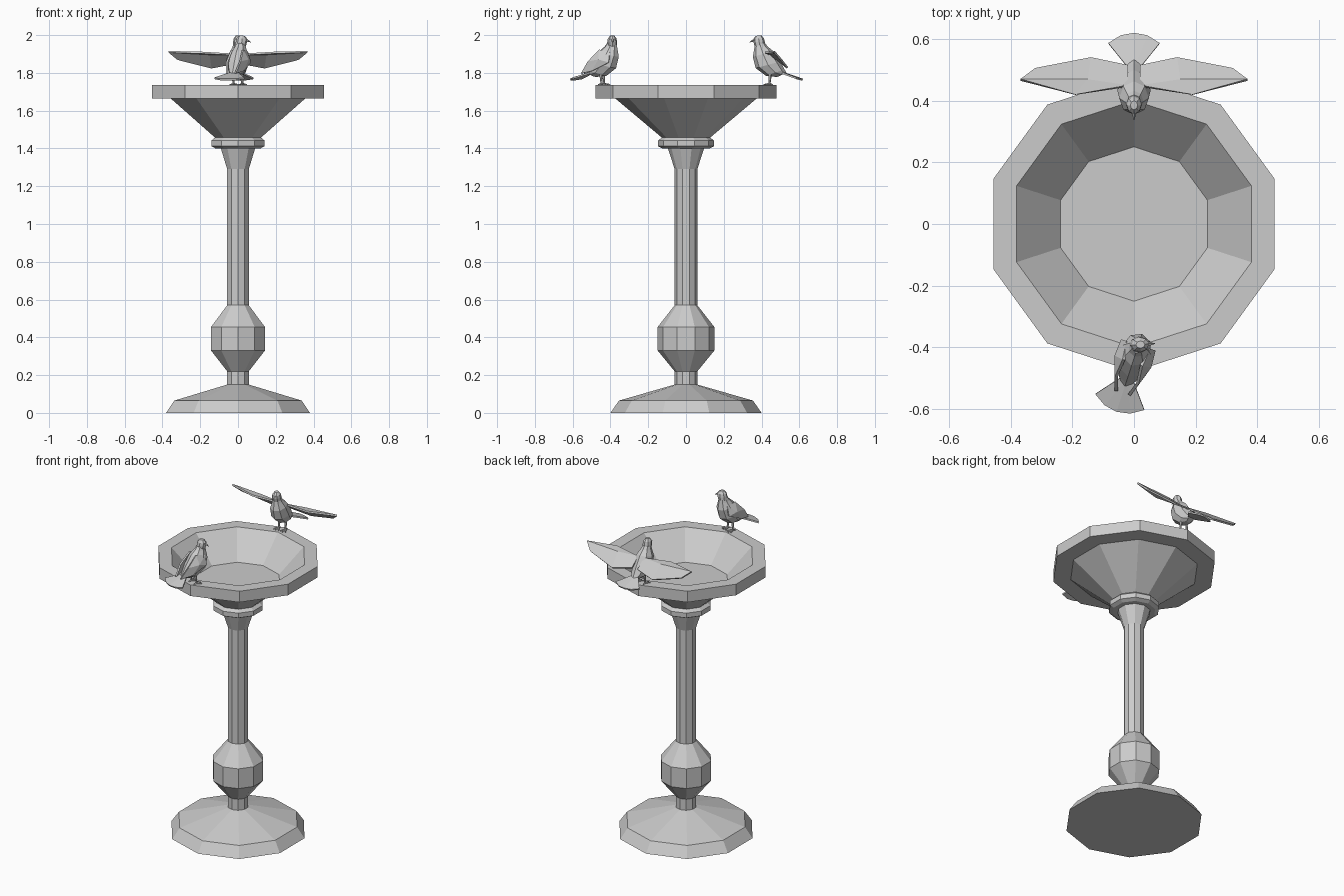
import bpy, bmesh
from math import pi, sin, cos, radians
from mathutils import Matrix, Vector

if "Cube" in bpy.data.objects:
    bpy.data.objects.remove(bpy.data.objects["Cube"])


def make(name, verts, faces, mat=Matrix(), thick=0):
    me = bpy.data.meshes.new(name)
    me.from_pydata([tuple(v) for v in verts], [], faces)
    bm = bmesh.new()
    bm.from_mesh(me)
    bmesh.ops.recalc_face_normals(bm, faces=bm.faces)
    bm.to_mesh(me)
    bm.free()
    ob = bpy.data.objects.new(name, me)
    bpy.context.collection.objects.link(ob)
    ob.matrix_world = mat
    if thick:
        m = ob.modifiers.new("thickness", 'SOLIDIFY')
        m.thickness, m.offset = thick, 0
    return ob


def loft(name, rings, mat=Matrix()):
    """Skin a list of equal-length rings and cap both ends."""
    n = len(rings[0])
    verts = [v for r in rings for v in r]
    faces = [(i * n + j, i * n + (j + 1) % n, (i + 1) * n + (j + 1) % n, (i + 1) * n + j)
             for i in range(len(rings) - 1) for j in range(n)]
    faces += [tuple(range(n))[::-1], tuple(range(len(verts) - n, len(verts)))]
    return make(name, verts, faces, mat)


def lathe(name, profile, n=10):
    return loft(name, [[(r * cos(pi / 2 + 2 * pi * k / n), r * sin(pi / 2 + 2 * pi * k / n), z)
                        for k in range(n)] for r, z in profile])


def side_rings(stations, n=8):
    """Rings from side-view (front y, front z, back y, back z, half width)."""
    out = []
    for fy, fz, by, bz, w in stations:
        c, h = Vector((0, (fy + by) / 2, (fz + bz) / 2)), Vector((0, (fy - by) / 2, (fz - bz) / 2))
        out.append([c + h * cos(2 * pi * k / n) + Vector((w * sin(2 * pi * k / n), 0, 0))
                    for k in range(n)])
    return out


def rod(name, a, b, r1, r2, mat, n=6):
    a, b = Vector(a), Vector(b)
    q = (b - a).to_track_quat('Z', 'Y')
    loft(name, [[p + q @ Vector((r * cos(2 * pi * k / n), r * sin(2 * pi * k / n), 0))
                 for k in range(n)] for p, r in ((a, r1), (b, r2))], mat)


def bird(name, loc, turn, head_turn, spread):
    M = Matrix.Translation(loc) @ Matrix.Rotation(turn, 4, 'Z')
    # body
    loft(name + "_body", side_rings([
        (-.072, .215, -.018, .222, .024), (-.076, .192, -.005, .205, .031),
        (-.083, .15, .025, .18, .048), (-.068, .09, .062, .125, .054),
        (-.015, .05, .085, .082, .04), (.045, .043, .095, .066, .02)]), M)
    # head and beak, turned about the neck
    pivot = Vector((0, -.046, .23))
    H = M @ Matrix.Translation(pivot) @ Matrix.Rotation(head_turn, 4, 'Z') @ Matrix.Translation(-pivot)
    loft(name + "_head", side_rings([
        (-.073, .205, -.018, .21, .026), (-.08, .228, -.02, .23, .026),
        (-.081, .245, -.024, .248, .023), (-.067, .261, -.038, .264, .012)]), H)
    rod(name + "_beak", (0, -.074, .24), (0, -.1, .227), .009, .001, H, 5)
    # fanned tail
    make(name + "_tail", [(-.02, .07, .065), (.02, .07, .065), (.083, .148, .036), (.043, .173, .03),
                          (0, .181, .03), (-.043, .173, .03), (-.083, .148, .036), (0, .07, .068)],
         [(7, 1, 2, 3), (7, 3, 4), (7, 4, 5), (7, 5, 6, 0)], M, .009)
    for s, side in ((1, "right"), (-1, "left")):
        # wing: inner and outer panel
        if spread:
            pts = [(.02, .01, .163), (.19, -.018, .172), (.368, .03, .177),
                   (.32, .065, .137), (.14, .1, .092), (.02, .075, .115), (.15, .03, .165)]
            fs = [(0, 1, 6), (0, 6, 4, 5), (1, 2, 6), (6, 2, 3, 4)]
        else:
            pts = [(.036, -.045, .175), (.03, .015, .186), (.036, .075, .125), (.022, .118, .062),
                   (.045, .05, .075), (.054, -.045, .12), (.058, .01, .135)]
            fs = [(0, 1, 6), (1, 2, 6), (2, 3, 6), (3, 4, 6), (4, 5, 6), (5, 0, 6)]
        make(f"{name}_{side}_wing", [(s * x, y, z) for x, y, z in pts], fs, M, .01)
        # leg and toes
        rod(f"{name}_{side}_leg", (s * .024, .005, .006), (s * .022, .01, .075), .005, .01, M)
        for k, a in enumerate((-35, 0, 35, 180)):
            d = .032 if a != 180 else .018
            rod(f"{name}_{side}_toe_{k}", (s * .024, .005, .007),
                (s * .024 + d * sin(radians(a)), .005 - d * cos(radians(a)), .003), .006, .003, M, 5)


# pedestal: base, baluster and shaft
lathe("pedestal", [(.4, 0), (.355, .065), (.06, .15), (.06, .22), (.15, .33), (.15, .455),
                   (.06, .57), (.06, 1.29), (.097, 1.405)])
# collar
lathe("collar", [(.125, 1.40), (.148, 1.412), (.148, 1.442), (.125, 1.46)])
# bowl with recessed basin
lathe("bowl", [(.125, 1.455), (.375, 1.665), (.478, 1.665), (.478, 1.735), (.4, 1.735), (.25, 1.58)])
# birds on opposite sides of the rim
bird("landing_bird", (0, .437, 1.735), 0, 0, True)
bird("perched_bird", (0, -.435, 1.735), radians(162), radians(-68), False)
